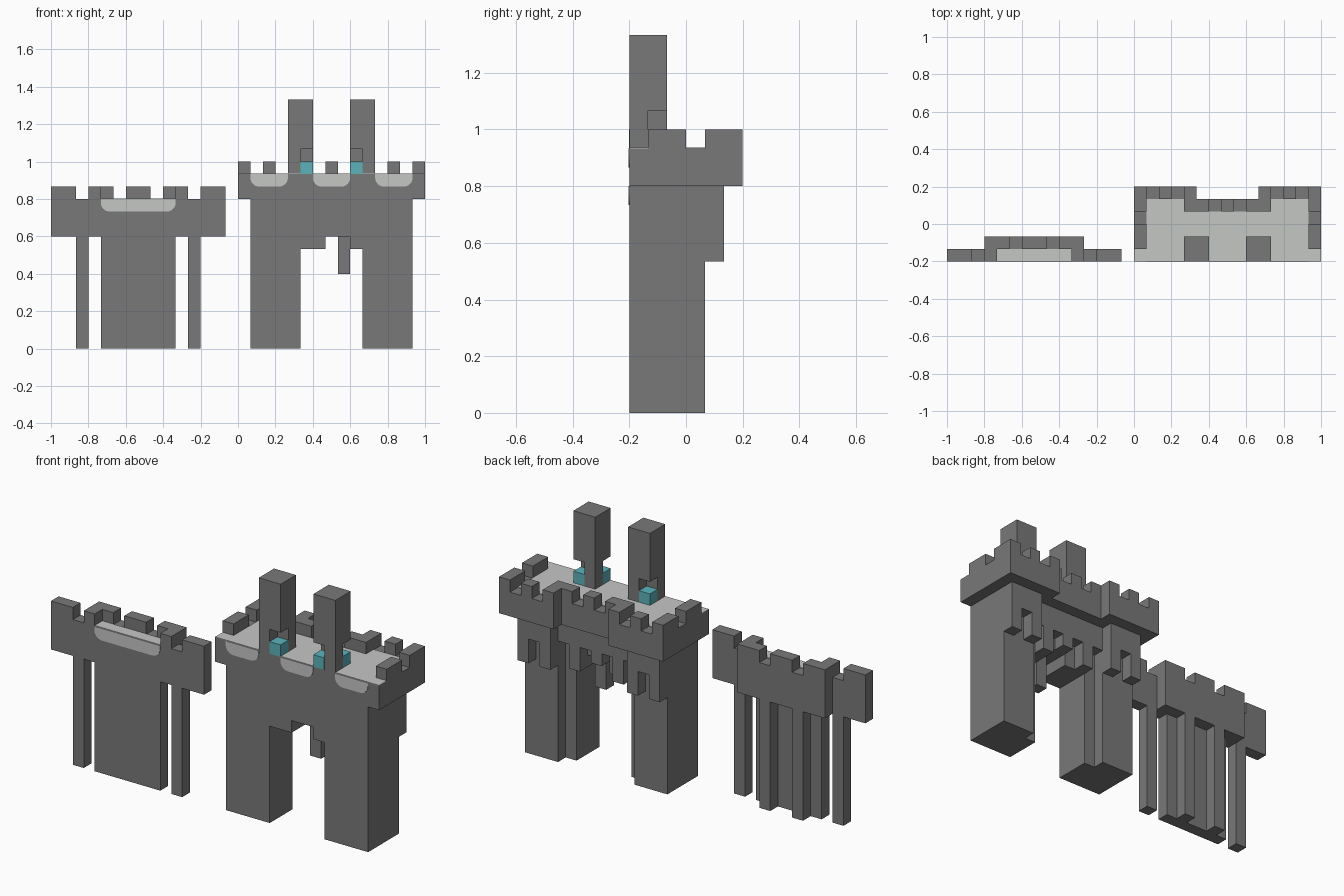
import bpy, bmesh, math

cube = bpy.data.objects.get("Cube")
if cube:
    bpy.data.objects.remove(cube, do_unlink=True)

U = 1 / 15          # one building block
THIN = 0.05         # plate thickness in blocks


def material(name, rgb):
    m = bpy.data.materials.new(name)
    m.use_nodes = True
    m.diffuse_color = (*rgb, 1)
    bsdf = m.node_tree.nodes["Principled BSDF"]
    bsdf.inputs["Base Color"].default_value = (*rgb, 1)
    bsdf.inputs["Roughness"].default_value = 0.9
    return m


stone = material("dark stone", (0.19, 0.19, 0.19))
snow = material("pale snow", (0.56, 0.57, 0.56))
glow = material("teal glow", (0.11, 0.45, 0.50))


def finish(name, bm, mat):
    bmesh.ops.recalc_face_normals(bm, faces=bm.faces)
    bmesh.ops.scale(bm, vec=(U, U, U), verts=bm.verts)
    mesh = bpy.data.meshes.new(name)
    bm.to_mesh(mesh)
    bm.free()
    mesh.materials.append(mat)
    obj = bpy.data.objects.new(name, mesh)
    bpy.context.collection.objects.link(obj)
    return obj


def blocks(name, mat, *boxes, axis=None):
    """Boxes given as x, y, z ranges; axis adds copies mirrored about that x."""
    bm = bmesh.new()
    todo = list(boxes)
    if axis is not None:
        todo += [((2 * axis - x[1], 2 * axis - x[0]), y, z) for x, y, z in boxes]
    for ranges in todo:
        verts = bmesh.ops.create_cube(bm, size=1)["verts"]
        for v in verts:
            v.co = [(lo + hi) / 2 + c * (hi - lo) for c, (lo, hi) in zip(v.co, ranges)]
    return finish(name, bm, mat)


def snow_lip(name, x0, x1, top):
    """Thin front plate with rounded lower corners."""
    r = 0.7
    pts = [(x0, top), (x1, top)]
    for cx, start in ((x1 - r, 0), (x0 + r, -90)):
        for i in range(7):
            a = math.radians(start - i * 15)
            pts.append((cx + r * math.cos(a), top - 1 + r + r * math.sin(a)))
    bm = bmesh.new()
    face = bm.faces.new([bm.verts.new((x, -3, z)) for x, z in pts])
    ext = bmesh.ops.extrude_face_region(bm, geom=[face])["geom"]
    moved = [g for g in ext if isinstance(g, bmesh.types.BMVert)]
    bmesh.ops.translate(bm, vec=(0, -THIN, 0), verts=moved)
    return finish(name, bm, snow)


FRONT, BACK = (-3, -2), (-2, -1)

# ---- Free-standing wall ----
W = -8
blocks("wall_panel", stone, ((-11, -5), FRONT, (0, 9)))
blocks("wall_posts", stone, ((-13, -12), FRONT, (0, 9)), axis=W)
blocks("wall_back_ribs", stone, ((-10, -9), BACK, (0, 9)), axis=W)
blocks("wall_beam", stone, ((-15, -1), FRONT, (9, 12)), ((-12, -4), BACK, (9, 12)))
blocks("wall_merlons", stone,
       ((-15, -13), FRONT, (12, 13)),
       ((-12, -11), FRONT, (12, 13)),
       ((-12, -10), BACK, (12, 13)),
       ((-9, -8), BACK, (12, 13)), axis=W)
blocks("wall_snow", snow, ((-11, -5), FRONT, (12, 12 + THIN)))
snow_lip("wall_snow_lip", -11, -5, 12)

# ---- Gatehouse ----
G = 7.5
blocks("gate_legs", stone,
       ((1, 4), (-3, 1), (0, 12)),
       ((4, 5), (-3, 0), (0, 12)), axis=G)
blocks("gate_arch", stone,
       ((5, 7), (-3, 0), (8, 12)),
       ((7, 9), (-3, 0), (9, 12)),
       ((9, 10), (-3, 0), (8, 12)))
blocks("hanging_block", stone, ((8, 9), BACK, (6, 9)))
blocks("gate_platform", stone,
       ((0, 15), (-3, 2), (12, 14)),
       ((0, 5), (2, 3), (12, 14)),
       ((10, 15), (2, 3), (12, 14)))

# Rear overhangs and the corbels below them
blocks("outer_corbels", stone,
       ((1, 4), (1, 2), (10, 12)),
       ((1, 2), (1, 2), (8, 10)),
       ((3, 4), (1, 2), (8, 10)), axis=G)
blocks("middle_corbels", stone,
       ((4, 11), (0, 1), (10, 12)),
       ((5, 6), (0, 1), (8, 10)),
       ((9, 10), (0, 1), (8, 10)),
       ((7, 8), (0, 1), (9, 10)))

# Battlements around the sides and back
CREST = (14, 15)
blocks("gate_merlons", stone,
       ((0, 1), (-2, 0), CREST),
       ((0, 1), (1, 3), CREST),
       ((2, 3), (2, 3), CREST),
       ((4, 5), (1, 3), CREST),
       ((5, 6), (1, 2), CREST),
       ((7, 7.5), (1, 2), CREST), axis=G)

# Snow on the roof and over the front edge
COVER = (14, 14 + THIN)
blocks("gate_snow", snow,
       ((0, 15), FRONT, COVER),
       ((1, 14), (-2, 1), COVER),
       ((1, 4), (1, 2), COVER),
       ((11, 14), (1, 2), COVER))
for i, x in enumerate((1, 6, 11)):
    snow_lip(f"gate_snow_lip_{i + 1}", x, x + 3, 14)

# Twin pillars notched around glowing blocks
blocks("pillars", stone,
       ((4, 6), (-3, -1), (16, 20)),
       ((4, 5), FRONT, (14, 16)),
       ((5, 6), BACK, (14, 16)), axis=G)
blocks("glowing_blocks", glow,
       ((5, 6), (-3 - THIN / 2, -2), CREST),
       ((4, 5), BACK, CREST), axis=G)
